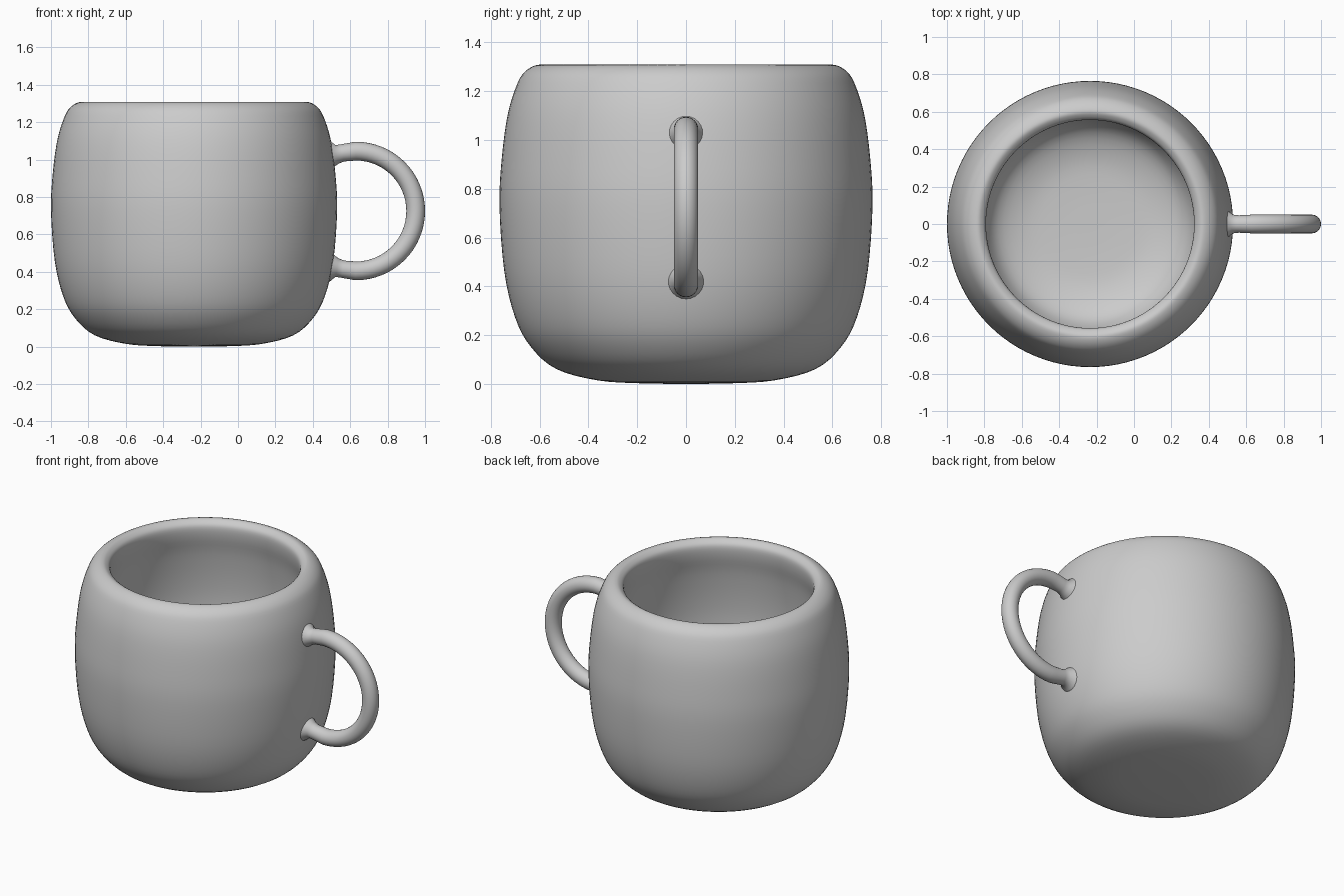
import bpy, bmesh, math
from mathutils import Vector

cube = bpy.data.objects.get("Cube")
if cube:
    bpy.data.objects.remove(cube, do_unlink=True)

CENTRE_X = -0.235

glaze = bpy.data.materials.new("grey_glaze")
glaze.use_nodes = True
GREY = (0.6, 0.6, 0.6, 1)
glaze.diffuse_color = GREY
glaze.node_tree.nodes["Principled BSDF"].inputs["Base Color"].default_value = GREY


def smooth_path(points, steps=4):
    """Catmull-Rom path through the given points."""
    pts = [Vector(p) for p in points]
    pts = [pts[0]] + pts + [pts[-1]]
    out = []
    for a, b, c, d in zip(pts, pts[1:], pts[2:], pts[3:]):
        for i in range(steps):
            t = i / steps
            out.append(0.5 * (2 * b + (c - a) * t + (2 * a - 5 * b + 4 * c - d) * t ** 2
                              + (3 * b - a - 3 * c + d) * t ** 3))
    return out + [pts[-1]]


def finish(obj):
    obj.data.materials.clear()
    obj.data.materials.append(glaze)
    for p in obj.data.polygons:
        p.use_smooth = True


# Cup: outside, rounded rim, then inside down to the floor, as (radius, height)
profile = [(0, 0), (0.18, 0.002), (0.36, 0.014), (0.53, 0.06), (0.635, 0.15),
           (0.7, 0.27), (0.745, 0.46), (0.765, 0.73), (0.755, 0.93), (0.73, 1.11),
           (0.69, 1.235), (0.655, 1.285), (0.61, 1.308), (0.58, 1.3), (0.558, 1.27),
           (0.562, 1.2), (0.59, 1.08), (0.615, 0.9), (0.622, 0.73), (0.605, 0.5),
           (0.56, 0.33), (0.49, 0.22), (0.35, 0.16), (0.18, 0.145), (0, 0.143)]
bm = bmesh.new()
ring = [bm.verts.new((p.x, 0, p.y)) for p in smooth_path(profile)]
edges = [bm.edges.new(pair) for pair in zip(ring, ring[1:])]
bmesh.ops.spin(bm, geom=ring + edges, cent=(0, 0, 0), axis=(0, 0, 1),
               angle=math.tau, steps=96)
bmesh.ops.remove_doubles(bm, verts=bm.verts, dist=0.0005)
bmesh.ops.recalc_face_normals(bm, faces=bm.faces)
mesh = bpy.data.meshes.new("cup")
bm.to_mesh(mesh)
bm.free()
cup = bpy.data.objects.new("cup", mesh)
cup.location.x = CENTRE_X
bpy.context.collection.objects.link(cup)
finish(cup)

# Handle: half ring with short ends that flare into the wall
MID_Z, RING_X, RING_R, TUBE = 0.725, 0.63, 0.32, 0.05
end = [(0.45, 0.3, 1.9), (0.5, 0.3, 1.45), (0.53, 0.303, 1.0), (0.56, 0.311, 0.93)]
arc = [(RING_X + RING_R * math.cos(a), RING_R * math.sin(a), 1)
       for a in (math.pi / 2 - math.pi * i / 32 for i in range(33))]
path = end + arc + [(x, -z, r) for x, z, r in reversed(end)]
bm = bmesh.new()
SIDES = 24
loops = []
for i, (x, z, r) in enumerate(path):
    before, after = path[max(i - 1, 0)], path[min(i + 1, len(path) - 1)]
    tangent = Vector((after[0] - before[0], 0, after[1] - before[1])).normalized()
    side = Vector((0, 1, 0))
    up = tangent.cross(side)
    loops.append([bm.verts.new(Vector((x, 0, MID_Z + z)) + TUBE * r
                               * (side * math.cos(t) + up * math.sin(t)))
                  for t in (math.tau * k / SIDES for k in range(SIDES))])
for a, b in zip(loops, loops[1:]):
    for k in range(SIDES):
        n = (k + 1) % SIDES
        bm.faces.new((a[k], a[n], b[n], b[k]))
bm.faces.new(loops[0])
bm.faces.new(loops[-1])
bmesh.ops.recalc_face_normals(bm, faces=bm.faces)
mesh = bpy.data.meshes.new("handle")
bm.to_mesh(mesh)
bm.free()
handle = bpy.data.objects.new("handle", mesh)
bpy.context.collection.objects.link(handle)
finish(handle)
